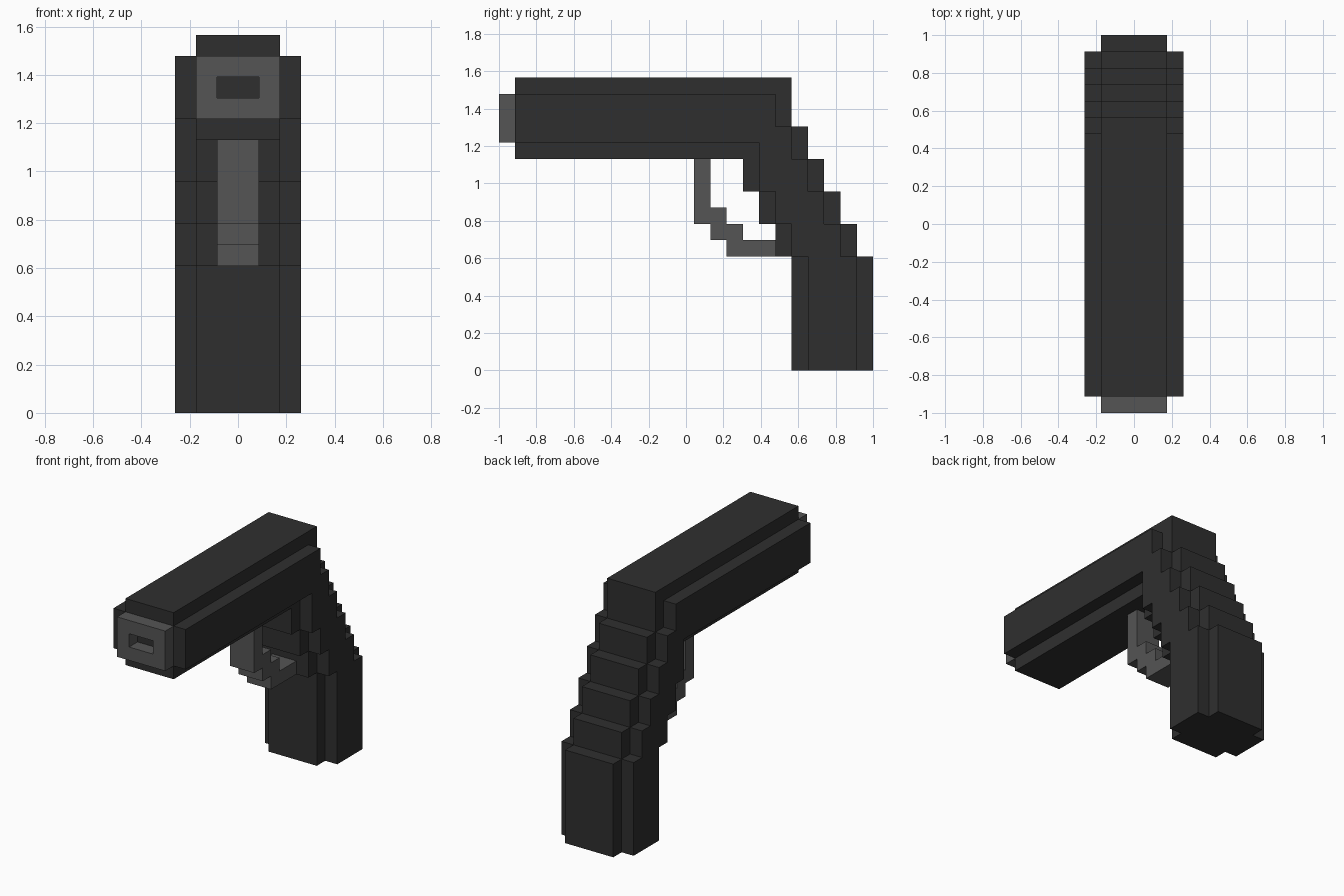
import bpy, bmesh

cube = bpy.data.objects.get("Cube")
if cube:
    bpy.data.objects.remove(cube, do_unlink=True)

U = 2 / 23  # one block; profiles below are in whole blocks


def material(name, v):
    m = bpy.data.materials.new(name)
    m.use_nodes = True
    m.diffuse_color = (v, v, v, 1)
    bsdf = next(n for n in m.node_tree.nodes if n.type == 'BSDF_PRINCIPLED')
    bsdf.inputs["Base Color"].default_value = (v, v, v, 1)
    return m


def finish(name, bm, mat):
    bmesh.ops.recalc_face_normals(bm, faces=bm.faces)
    me = bpy.data.meshes.new(name)
    bm.to_mesh(me)
    bm.free()
    me.materials.append(mat)
    ob = bpy.data.objects.new(name, me)
    bpy.context.collection.objects.link(ob)
    return ob


def place(x, y, z):
    return (x * U, y * U - 1, z * U)


def slab(name, profile, x0, x1, mat, inner_cap=True):
    """Extrude a (y, z) profile from x0 to x1."""
    bm = bmesh.new()
    cap = bm.faces.new([bm.verts.new(place(x0, y, z)) for y, z in profile])
    res = bmesh.ops.extrude_face_region(bm, geom=[cap], use_keep_orig=True)
    verts = [g for g in res["geom"] if isinstance(g, bmesh.types.BMVert)]
    bmesh.ops.translate(bm, verts=verts, vec=((x1 - x0) * U, 0, 0))
    if not inner_cap:
        bmesh.ops.delete(bm, geom=[cap], context='FACES_ONLY')
    return finish(name, bm, mat)


def body_profile(inset):
    """Barrel and stepped grip; inset pulls every side but the muzzle and base in."""
    top, bottom = 18 - inset, 13 + inset
    back = [(18 - inset, top)]
    for i in range(5):                      # steps down the back of the grip
        y, z = 18 + i - inset, 15 - 2 * i
        back += [(y, z), (y + 1, z)]
    base = [(23 - inset, 0), (18 + inset, 0)]
    front = []
    for i in range(3):                      # steps up the front of the grip
        y, z = 18 - i + inset, 7 + 2 * i
        front += [(y, z), (y - 1, z)]
    return [(1, top)] + back + base + front + [(15 + inset, bottom), (1, bottom)]


black = material("black_metal", 0.028)
grey = material("grey_metal", 0.089)

# Central body
slab("body_core", body_profile(0), -2, 2, black)

# Narrower raised cheeks on both sides
cheeks = slab("side_cheeks", body_profile(1), 2, 3, black, inner_cap=False)
cheeks.modifiers.new("Mirror", 'MIRROR')

# Stepped trigger guard
slab("trigger_guard", [(12, 13), (12, 9), (13, 9), (13, 8), (14, 8), (14, 7),
                       (17, 7), (17, 8), (15, 8), (15, 9), (14, 9), (14, 10),
                       (13, 10), (13, 13)], -1, 1, grey)

# Muzzle block with a rectangular bore
bm = bmesh.new()
outer = [(-2, 14), (2, 14), (2, 17), (-2, 17)]
inner = [(-1, 15), (1, 15), (1, 16), (-1, 16)]
rings = [[[bm.verts.new(place(x, y, z)) for x, z in ring] for ring in (outer, inner)]
         for y in (0, 1)]
for i in range(4):
    j = (i + 1) % 4
    (fo, fi), (bo, bi) = rings
    for quad in ((fo[i], fo[j], fi[j], fi[i]), (fo[i], fo[j], bo[j], bo[i]),
                 (fi[i], fi[j], bi[j], bi[i]), (bo[i], bo[j], bi[j], bi[i])):
        bm.faces.new(quad)
finish("muzzle", bm, grey)
